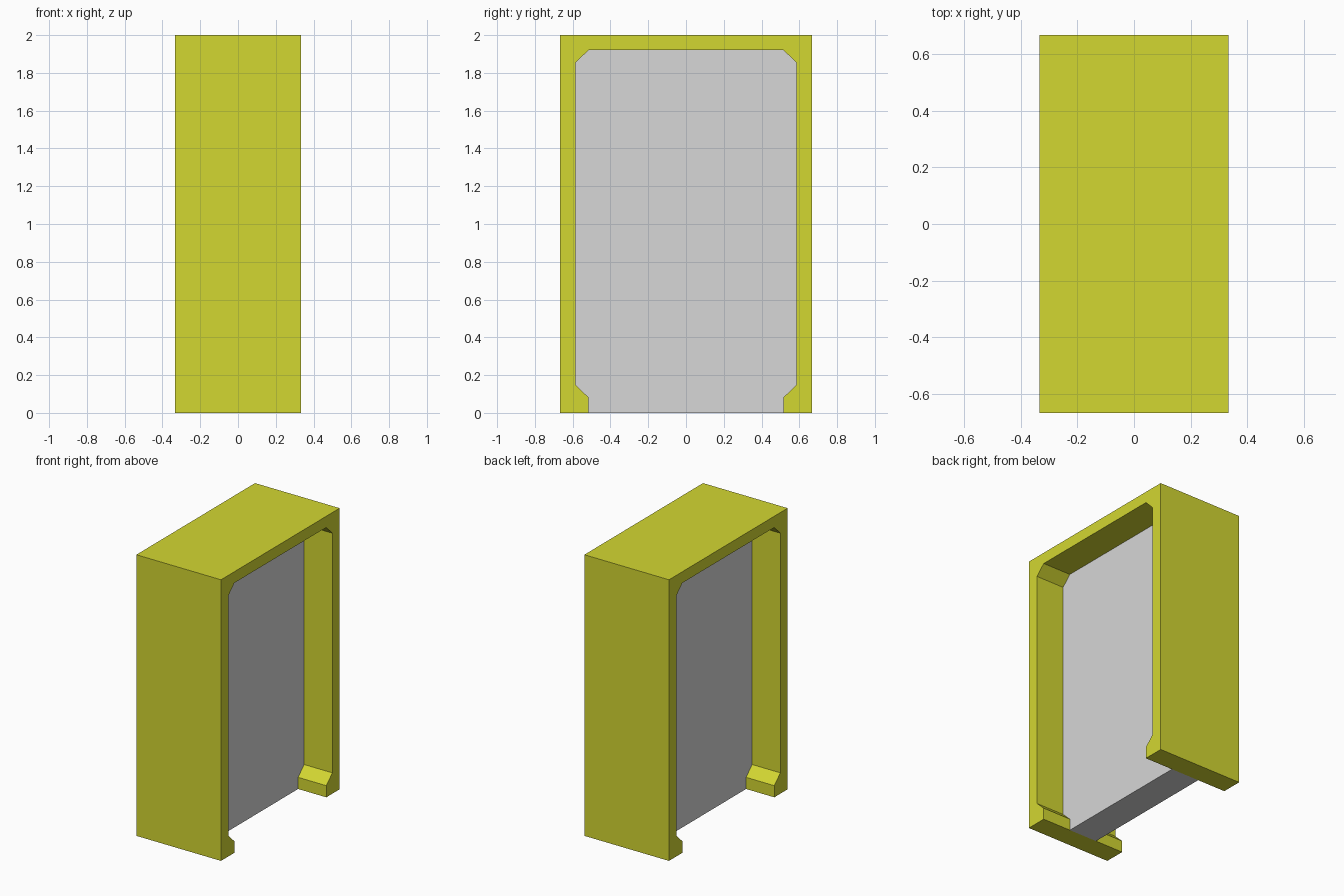
import bpy
import bmesh

cube = bpy.data.objects.get("Cube")
if cube:
    bpy.data.objects.remove(cube, do_unlink=True)

HALF_DEPTH = 0.333    # frame half depth along x
HALF_WIDTH = 0.667    # frame half width along y
HEIGHT = 2.0
PANEL_HALF = 0.111    # door panel half thickness
OPENING = 0.585       # opening half width
FOOT = 0.517          # half gap between the feet


def make_material(name, color):
    mat = bpy.data.materials.new(name)
    mat.use_nodes = True
    mat.diffuse_color = color
    mat.node_tree.nodes["Principled BSDF"].inputs["Base Color"].default_value = color
    return mat


def extrude_profile(name, profile, half, mat):
    """Extrude a closed (y, z) outline from -half to +half along x."""
    bm = bmesh.new()
    face = bm.faces.new([bm.verts.new((-half, y, z)) for y, z in profile])
    moved = bmesh.ops.extrude_face_region(bm, geom=[face])["geom"]
    verts = [v for v in moved if isinstance(v, bmesh.types.BMVert)]
    bmesh.ops.translate(bm, verts=verts, vec=(2 * half, 0, 0))
    bmesh.ops.recalc_face_normals(bm, faces=bm.faces)
    mesh = bpy.data.meshes.new(name)
    bm.to_mesh(mesh)
    bm.free()
    mesh.materials.append(mat)
    obj = bpy.data.objects.new(name, mesh)
    bpy.context.collection.objects.link(obj)
    return obj


yellow = make_material("yellow frame paint", (0.651, 0.680, 0.031, 1))
grey = make_material("light grey panel", (0.680, 0.680, 0.680, 1))

# Opening outline: foot, foot chamfer, jamb, top chamfer, mirrored
right_side = [(FOOT, 0), (FOOT, 0.083), (OPENING, 0.148),
              (OPENING, 1.853), (FOOT, 1.92)]
opening = right_side + [(-y, z) for y, z in reversed(right_side)]

# Frame: outer rectangle joined to the opening, open at the floor
outer = [(-HALF_WIDTH, 0), (-HALF_WIDTH, HEIGHT),
         (HALF_WIDTH, HEIGHT), (HALF_WIDTH, 0)]
extrude_profile("door_frame", outer + opening, HALF_DEPTH, yellow)

# Door panel filling the middle of the opening
extrude_profile("door_panel", opening, PANEL_HALF, grey)
